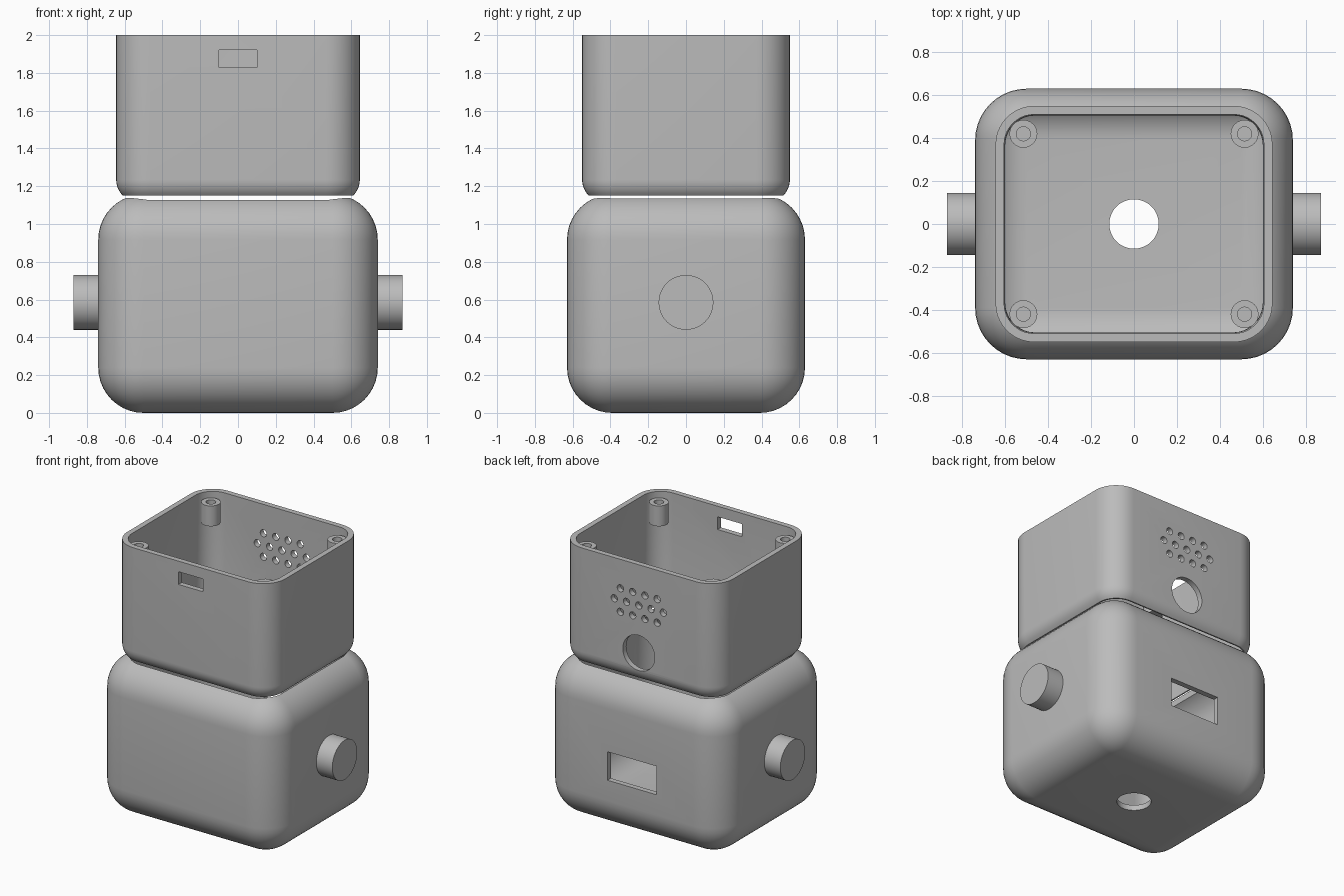
import bpy, bmesh
from math import sin, cos, pi, radians
from mathutils import Matrix

if "Cube" in bpy.data.objects:
    bpy.data.objects.remove(bpy.data.objects["Cube"], do_unlink=True)

grey = bpy.data.materials.new("plain grey")
grey.use_nodes = True
grey.diffuse_color = (0.5, 0.5, 0.5, 1)
grey.node_tree.nodes["Principled BSDF"].inputs["Base Color"].default_value = (0.5, 0.5, 0.5, 1)


def loft(name, rings, seg=10, closed=False, matrix=Matrix()):
    """Stack rounded rectangles given as (half_x, half_y, corner_radius, z)."""
    bm = bmesh.new()
    loops = []
    for hx, hy, r, z in rings:
        loop = []
        for corner, (sx, sy) in enumerate(((1, 1), (-1, 1), (-1, -1), (1, -1))):
            for i in range(seg + 1):
                a = (corner + i / seg) * pi / 2
                loop.append(bm.verts.new((sx * (hx - r) + r * cos(a),
                                          sy * (hy - r) + r * sin(a), z)))
        loops.append(loop)
    pairs = list(zip(loops, loops[1:]))
    if closed:
        pairs.append((loops[-1], loops[0]))
    else:
        bm.faces.new(loops[0][::-1])
        bm.faces.new(loops[-1])
    for low, high in pairs:
        for i in range(len(low)):
            j = (i + 1) % len(low)
            bm.faces.new((low[i], low[j], high[j], high[i]))
    bmesh.ops.remove_doubles(bm, verts=bm.verts, dist=1e-5)
    bmesh.ops.recalc_face_normals(bm, faces=bm.faces)
    bm.transform(matrix)
    mesh = bpy.data.meshes.new(name)
    bm.to_mesh(mesh)
    bm.free()
    mesh.materials.append(grey)
    obj = bpy.data.objects.new(name, mesh)
    bpy.context.collection.objects.link(obj)
    return obj


def rounded_box(name, hx, hy, z0, z1, r, seg=10):
    """Box with every edge rounded by r."""
    arc = [(r * (1 - sin(i / seg * pi / 2)), r * (1 - cos(i / seg * pi / 2))) for i in range(seg + 1)]
    rings = [(hx - d, hy - d, r - d, z0 + h) for d, h in arc]
    rings += [(hx - d, hy - d, r - d, z1 - h) for d, h in reversed(arc)]
    return loft(name, rings, seg)


def cylinder(name, r, z0, z1, matrix=Matrix()):
    return loft(name, [(r, r, r, z0), (r, r, r, z1)], 12, matrix=matrix)


def block(name, hx, hy, hz, x, y, z):
    return loft(name, [(hx, hy, 0, -hz), (hx, hy, 0, hz)], 1, matrix=Matrix.Translation((x, y, z)))


def cut(target, cutter):
    cutter.hide_render = True
    mod = target.modifiers.new("cut", 'BOOLEAN')
    mod.operation, mod.solver, mod.object = 'DIFFERENCE', 'EXACT', cutter
    bpy.context.view_layer.objects.active = target
    bpy.ops.object.modifier_apply(modifier=mod.name)
    bpy.data.objects.remove(cutter, do_unlink=True)


def smooth(obj):
    bpy.ops.object.select_all(action='DESELECT')
    obj.select_set(True)
    bpy.context.view_layer.objects.active = obj
    bpy.ops.object.shade_smooth_by_angle(angle=radians(30))


# Lower housing: hollow rounded shell, open above, with base hole and rear window
wall = 0.04
lower = rounded_box("lower_housing", 0.74, 0.63, 0, 1.157, 0.24)
cut(lower, rounded_box("cavity", 0.74 - wall, 0.63 - wall, wall, 1.157 - wall, 0.24 - wall))
cut(lower, loft("opening", [(0.6, 0.505, 0.14, 0.9), (0.6, 0.505, 0.14, 1.3)]))
cut(lower, cylinder("base_hole", 0.115, -0.1, 0.2))
cut(lower, block("rear_window", 0.2, 0.1, 0.105, 0, 0.62, 0.495))
smooth(lower)

# Upper housing: open sleeve whose foot curves inward
foot_r, foot_z = 0.12, 1.15
rings = []
for i in range(7):
    h = 0.085 * (1 - i / 6)
    d = foot_r - (foot_r ** 2 - h ** 2) ** 0.5
    rings.append((0.645 - d, 0.55 - d, 0.18 - d, foot_z + 0.085 - h))
rings += [(0.645 - d, 0.55 - d, 0.18 - d, z) for d, z in ((0, 2), (wall, 2), (wall, 1.18), (0.045, foot_z))]
upper = loft("upper_housing", rings, closed=True)
cut(upper, block("front_slot", 0.1, 0.1, 0.047, 0, -0.53, 1.875))

# Rear sound holes in staggered rows, and one large round hole
holes = [((i - (n - 1) / 2) * 0.1, 1.70 + row * 0.0866, 0.026)
         for row, n in ((-1, 4), (0, 5), (1, 4)) for i in range(n)]
for x, z, r in holes + [(0, 1.35, 0.13)]:
    turn = Matrix.Translation((x, 0.53, z)) @ Matrix.Rotation(pi / 2, 4, 'X')
    cut(upper, cylinder("rear_hole", r, -0.1, 0.1, turn))
smooth(upper)

# Screw posts with blind holes, and a round knob on each side
for sx, side in ((1, "left"), (-1, "right")):
    for sy, end in ((1, "back"), (-1, "front")):
        post = [(r, r, r, z) for r, z in ((0.065, 1.805), (0.065, 1.955), (0.033, 1.955), (0.033, 1.84))]
        smooth(loft(f"{end}_{side}_screw_post", post, 6,
                    matrix=Matrix.Translation((sx * 0.515, sy * 0.42, 0))))
    turn = Matrix.Translation((0, 0, 0.585)) @ Matrix.Rotation(sx * pi / 2, 4, 'Y')
    smooth(cylinder(f"{side}_side_knob", 0.145, 0.705, 0.87, turn))
